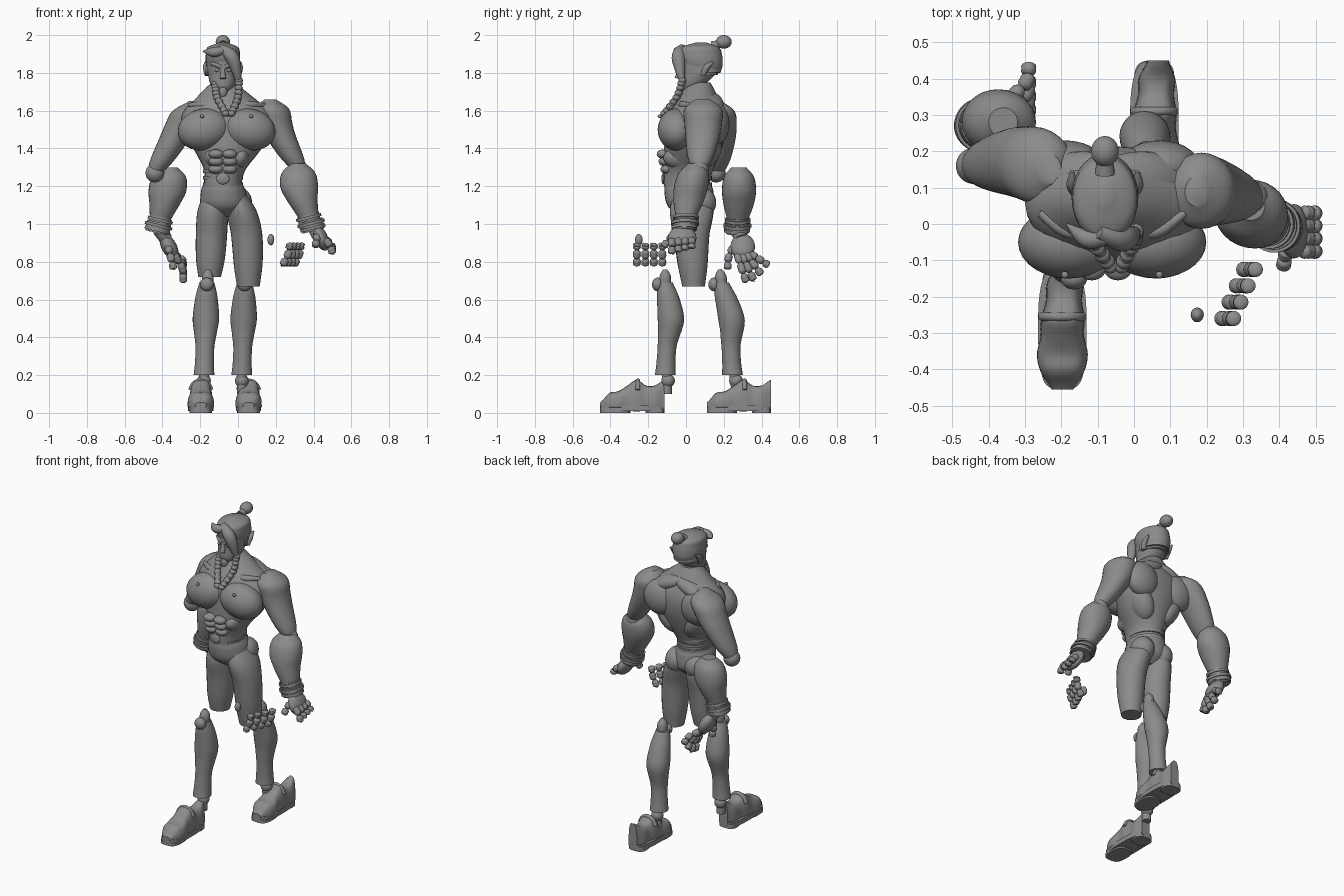
import bpy, bmesh, math
from mathutils import Vector, Matrix

if "Cube" in bpy.data.objects:
    bpy.data.objects.remove(bpy.data.objects["Cube"])

grey = bpy.data.materials.new("plain_grey")
grey.use_nodes = True
grey.diffuse_color = (.26, .26, .26, 1)
grey.node_tree.nodes["Principled BSDF"].inputs["Base Color"].default_value = grey.diffuse_color

SIDES = (("right", -1), ("left", 1))
MIDDLE = -.08


def finish(name, bm):
    bmesh.ops.recalc_face_normals(bm, faces=bm.faces)
    mesh = bpy.data.meshes.new(name)
    bm.to_mesh(mesh)
    bm.free()
    mesh.materials.append(grey)
    part = bpy.data.objects.new(name, mesh)
    bpy.context.collection.objects.link(part)
    bpy.ops.object.select_all(action='DESELECT')
    bpy.context.view_layer.objects.active = part
    part.select_set(True)
    bpy.ops.object.shade_smooth_by_angle(angle=math.radians(40))


def sample(keys, t):
    """Smooth curve through evenly spaced values, t from 0 to 1."""
    last = len(keys) - 1
    t *= last
    start = min(int(t), last - 1)
    t -= start
    a, b, c, d = (keys[min(max(j, 0), last)] for j in range(start - 1, start + 3))
    return b + t * (c - a + t * (2 * a - 5 * b + 4 * c - d + t * (3 * b - a - 3 * c + d))) / 2


def along(path, t):
    return Vector([sample(axis, t) for axis in zip(*path)])


def circle(count):
    return [(math.cos(math.tau * j / count), math.sin(math.tau * j / count)) for j in range(count)]


def squared(value, power):
    return math.copysign(abs(value) ** power, value)


def skin(name, rings):
    bm = bmesh.new()
    loops = [[bm.verts.new(point) for point in ring] for ring in rings]
    for low, high in zip(loops, loops[1:]):
        for j in range(len(low)):
            bm.faces.new((low[j - 1], low[j], high[j], high[j - 1]))
    bm.faces.new(loops[0])
    bm.faces.new(loops[-1])
    finish(name, bm)


def body(name, path, widths, depths=None, level=True, steps=28):
    """Sweep ellipses along a path, either level or square to the path."""
    rings = []
    for step in range(steps + 1):
        t = step / steps
        centre = along(path, t)
        w, d = sample(widths, t), sample(depths or widths, t)
        turn = Matrix.Identity(3)
        if not level:
            ahead = along(path, min(t + .01, 1)) - along(path, max(t - .01, 0))
            turn = ahead.to_track_quat('Z', 'Y').to_matrix()
        rings.append([centre + turn @ Vector((w * c, d * s, 0)) for c, s in circle(28)])
    skin(name, rings)


def tube(name, path, radii):
    body(name, path, radii, level=False, steps=12)


def ball(name, centre, radii, tilt=0):
    bm = bmesh.new()
    place = Matrix.Translation(centre) @ Matrix.Rotation(tilt, 4, 'Y') @ Matrix.Diagonal((*radii, 1))
    bmesh.ops.create_uvsphere(bm, u_segments=28, v_segments=18, radius=1, matrix=place)
    finish(name, bm)


def band(name, centre, radius, height, tilt=0, depth=1):
    """Round slab with bevelled rims."""
    bm = bmesh.new()
    bmesh.ops.create_cone(bm, cap_ends=True, segments=32, radius1=radius, radius2=radius, depth=height)
    rims = [e for e in bm.edges if e.verts[0].co.z * e.verts[1].co.z > 0]
    bmesh.ops.bevel(bm, geom=rims, offset=height / 4, segments=2, affect='EDGES')
    place = Matrix.Translation(centre) @ Matrix.Rotation(tilt, 4, 'Y') @ Matrix.Diagonal((1, depth, 1, 1))
    bmesh.ops.transform(bm, verts=bm.verts, matrix=place)
    finish(name, bm)


def slab(name, x, y, half_width, half_length, bottom, top):
    outline = [(x + half_width * squared(c, .6), y + half_length * squared(s, .75)) for c, s in circle(40)]
    skin(name, [[(px, py, z) for px, py in outline] for z in (bottom, top)])


def finger(name, base, tip, bend, radius=.02, links=3):
    """Swollen links on a bent line from base to tip."""
    base, tip = Vector(base), Vector(tip)
    path = (base, (base + tip) / 2 + Vector(bend), tip)
    for link in range(links):
        ends = [along(path, (link + offset) / links) for offset in (0, .5, 1)]
        tube(f"{name}_link_{link}", ends, [radius * s for s in (.5, 1, 1, 1, .5)])


# Torso
body("torso", ((MIDDLE, 0, 1.22), (-.05, .05, 1.48), (MIDDLE, .07, 1.75)),
     (.1, .11, .17, .23, .24, .14, .06), (.12, .13, .15, .16, .15, .1, .06))
for side, s in SIDES:
    def at(out, y, z):
        return (MIDDLE + .02 + s * out, y, z)

    ball(f"{side}_chest", at(.12, -.05, 1.5), (.14, .1, .11), s * .2)
    ball(f"{side}_nipple", at(.13, -.14, 1.57), (.01, .01, .01))
    ball(f"{side}_shoulder_blade", at(.13, .16, 1.53), (.11, .07, .11), s * .3)
    ball(f"{side}_back_wing", at(.1, .1, 1.42), (.07, .09, .13), s * .5)
    ball(f"{side}_neck_slope", at(.08, .12, 1.63), (.14, .08, .05), s * .4)
    ball(f"{side}_flank", at(.07, -.03, 1.35), (.05, .09, .06), s * .4)
    tube(f"{side}_collar_bone", (at(.03, -.01, 1.63), at(.12, -.02, 1.63), at(.2, .03, 1.63)), (.01, .02, .01))
    for row in range(3):
        ball(f"{side}_belly_{row}", (MIDDLE + s * .036, -.1 - row * .01, 1.29 + row * .04), (.04, .035, .025))

# Belt and hips
for row in range(3):
    band(f"belt_band_{row}", (MIDDLE, .01, 1.21 + row * .035), .106, .035, depth=1.2)
ball("belt_buckle", (MIDDLE, -.12, 1.24), (.035, .01, .03))
body("hips", ((MIDDLE, .01, 1.22), (-.07, .03, 1.04)), (.1, .12, .12, .06), (.12, .13, .12, .06))

# Thighs
thighs = {"right": ((-.13, .03, 1.16), (-.14, .03, .95), (-.15, .03, .72)),
          "left": ((-.01, .03, 1.16), (.045, .03, .95), (.055, .04, .67))}
for side, path in thighs.items():
    body(f"{side}_thigh", path, (.05, .08, .083, .077, .06), (.09, .115, .095, .08, .06))
    ball(f"{side}_buttock", along(path, .15) + Vector((0, .05, 0)), (.07, .08, .08))

# Lower legs and shoes
for step, (side, s) in enumerate(SIDES):
    def leg(x, y, z):
        return Vector((x + .2 * step, y + step * (.38 - .12 * z), z))

    body(f"{side}_calf", (leg(-.165, -.11, .69), leg(-.17, -.08, .5), leg(-.175, -.1, .35), leg(-.18, -.11, .2)),
         (.04, .06, .07, .06, .05, .05, .055))
    tube(f"{side}_knee_peg", (leg(-.16, -.11, .64), leg(-.16, -.11, .76)), (.03, .03, .03, .01))
    ball(f"{side}_knee_cap", leg(-.165, -.15, .68), (.036, .03, .036))
    ball(f"{side}_ankle", leg(-.18, -.095, .17), (.036, .036, .036))
    tube(f"{side}_ankle_peg", (leg(-.18, -.1, .1), leg(-.18, -.1, .23)), (.026, .026))

    shoe_x, toe = (.056, .11) if step else (-.197, -.455)
    rings = []
    for i in range(29):
        t = i / 28
        width = sample((.03, .06, .07, .06, .06, .05, .05, .03), t)
        rise = sample((.02, .07, .08, .11, .14, .11, .11, .14), t)
        rings.append([(shoe_x + .02 * max(t - .5, 0) + width * squared(c, .6), toe + .34 * t,
                       .035 + rise * (abs(v) ** .7 if v > 0 else v / 5)) for c, v in circle(28)])
    skin(f"{side}_shoe", rings)
    slab(f"{side}_sole", shoe_x, toe + .17, .067, .17, .01, .04)
    slab(f"{side}_toe_tread", shoe_x, toe + .08, .06, .08, 0, .02)
    slab(f"{side}_heel", shoe_x, toe + .29, .055, .05, 0, .03)
    strap = [(shoe_x + .06 * c, toe + .2, .07 + .1 * v ** .7) for c, v in circle(16)[1:8]]
    tube(f"{side}_shoe_strap", strap, (.012, .012))

# Arms: upper arm, then the separate forearm
arms = {"right": (((-.23, .15, 1.65), (-.32, .17, 1.48), (-.44, .16, 1.27)),
                  ((-.36, .28, 1.3), (-.38, .28, 1.14), (-.43, .27, .96))),
        "left": (((.17, .09, 1.66), (.21, .09, 1.5), (.32, .07, 1.29)),
                 ((.32, .05, 1.32), (.33, .02, 1.16), (.4, -.01, .97)))}
for side, s in SIDES:
    upper, lower = arms[side]
    body(f"{side}_upper_arm", upper, (.03, .09, .09, .08, .065, .04), (.04, .1, .1, .09, .07, .04))
    ball(f"{side}_elbow", upper[-1], (.05, .05, .05))
    body(f"{side}_forearm", lower, (.04, .09, .1, .08, .055, .04), (.04, .08, .09, .08, .055, .04))
    for row in range(3):
        band(f"{side}_cuff_{row}", along(lower, .8 + row * .08), .068 + .006 * (row == 1), .032, -s * .25)

# Right hand
ball("right_palm", (-.365, .3, .88), (.04, .065, .075), -.5)
tube("right_wrist", ((-.42, .27, .97), (-.38, .29, .92)), (.035, .035))
for i in range(4):
    finger(f"right_finger_{i}", (-.34, .27 + i * .025, .84), (-.29, .32 + i * .04, .69 + i * i * .01), (.02, 0, 0))
finger("right_thumb", (-.37, .25, .88), (-.34, .22, .76), (0, -.01, 0))

# Left hand and its loose finger parts
tube("left_wrist", ((.4, -.01, .99), (.425, -.02, .94)), (.036, .036))
ball("left_palm", (.44, -.02, .925), (.036, .075, .07), -.4)
for i in range(4):
    finger(f"left_knuckle_{i}", (.46, .03 - i * .035, .92), (.5, .03 - i * .035, .87 - i * .01), (.01, 0, 0), links=2)
    base = Vector((.335 - i * .02, -.125 - i * .045, .9))
    finger(f"loose_finger_{i}", base, base - Vector((.04, 0, .12)), (.01, 0, 0))
finger("left_thumb_base", (.42, -.07, .94), (.41, -.12, .88), (0, 0, 0), links=2)
ball("loose_thumb", (.174, -.25, .917), (.018, .02, .03))

# Head and face
body("head", ((MIDDLE, 0, 1.69), (MIDDLE, .06, 1.8), (MIDDLE, .07, 1.91)),
     (.02, .065, .08, .085, .075), (.02, .07, .1, .11, .1))
tube("nose", ((MIDDLE, -.03, 1.825), (MIDDLE, -.045, 1.77)), (.01, .016))
ball("mouth", (MIDDLE, -.025, 1.74), (.026, .014, .01))
ball("chin_tuft", (MIDDLE, -.02, 1.7), (.024, .024, .035))
for side, s in SIDES:
    def face(out, y, z):
        return (MIDDLE + s * out, y, z)

    tube(f"{side}_brow", (face(.01, -.036, 1.83), face(.03, -.035, 1.84), face(.06, -.01, 1.85)), (.01, .01))
    ball(f"{side}_eye", face(.03, -.03, 1.815), (.014, .01, .01))
    band(f"{side}_ear_ring", face(.08, .085, 1.815), .03, .022, math.pi / 2)
    tube(f"{side}_ear", (face(.084, .09, 1.79), face(.09, .11, 1.83), face(.09, .145, 1.86)), (.014, .016, .005))

# Hair, headband, topknot and plaits
body("hair_cap", ((MIDDLE, .09, 1.8), (MIDDLE, .07, 1.9), (MIDDLE, .08, 1.96)),
     (.07, .09, .09, .08, .02), (.09, .115, .12, .1, .03))
band("headband", (MIDDLE, .08, 1.815), .086, .05, depth=1.22)
tube("right_fringe", ((-.07, -.035, 1.92), (-.13, -.04, 1.91), (-.185, 0, 1.915)), (.02, .026, .003))
tube("left_fringe", ((-.1, -.02, 1.935), (-.03, -.04, 1.88), (.005, -.02, 1.75)), (.02, .036, .014))
tube("hair_tie", ((MIDDLE, .14, 1.94), (MIDDLE, .18, 1.955)), (.028, .02))
ball("topknot", (MIDDLE, .2, 1.964), (.038, .042, .036))
plaits = {"right": ((-.12, -.01, 1.74), (-.11, -.05, 1.67), (-.065, -.115, 1.585)),
          "left": ((.005, -.02, 1.76), (0, -.05, 1.67), (-.035, -.115, 1.585))}
for side, path in plaits.items():
    tube(f"{side}_plait", path, (.016, .016))
    for bead in range(9):
        ball(f"{side}_plait_bead_{bead}", along(path, bead / 8), (.021, .021, .017))
